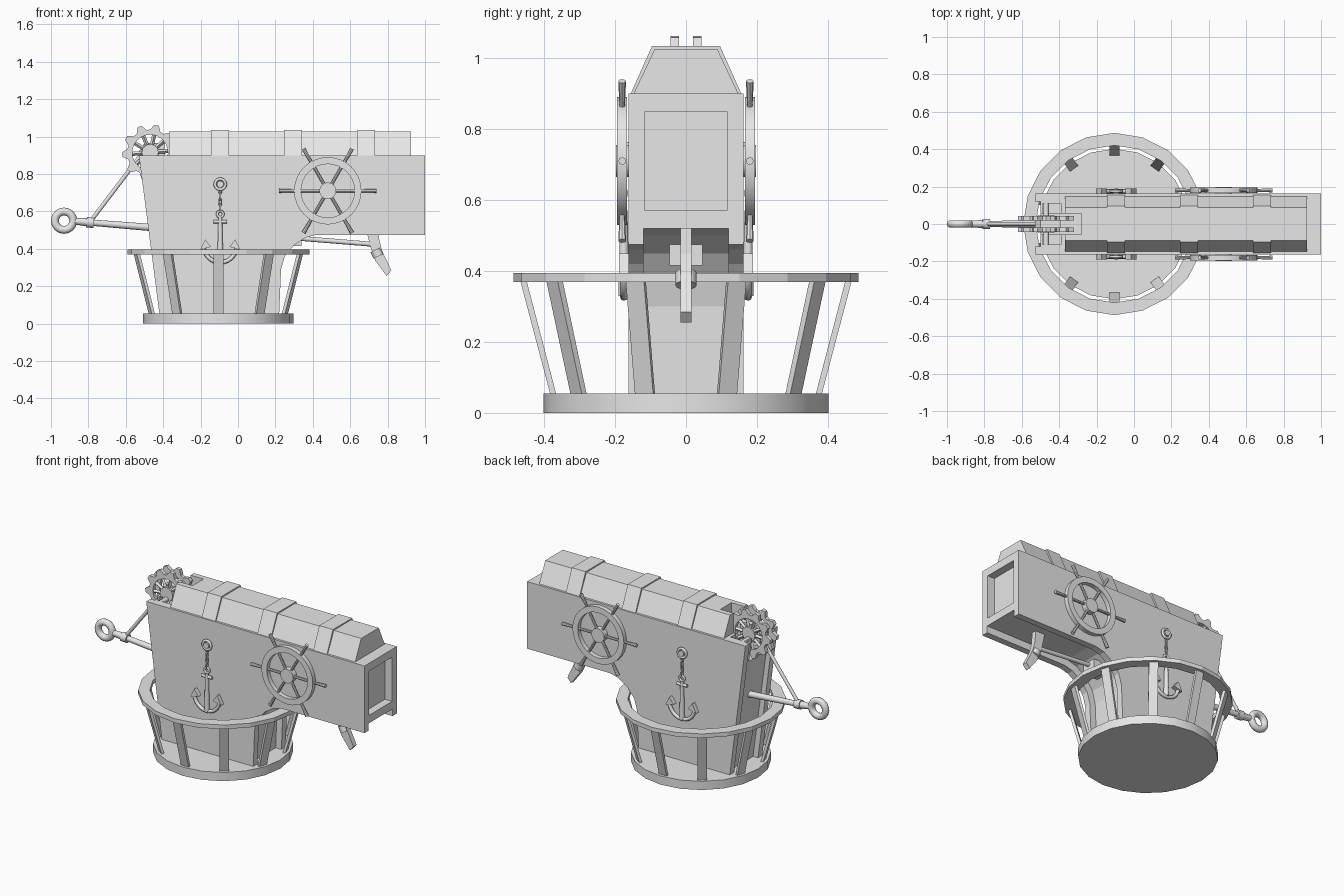
import bpy, bmesh, math
from mathutils import Vector, Matrix

if "Cube" in bpy.data.objects:
    bpy.data.objects.remove(bpy.data.objects["Cube"])

grey = bpy.data.materials.new("plain_grey")
grey.use_nodes = True
grey.diffuse_color = (0.8, 0.8, 0.8, 1)
grey.node_tree.nodes["Principled BSDF"].inputs["Base Color"].default_value = (0.8, 0.8, 0.8, 1)


def finish(name, bm, smooth=False):
    bmesh.ops.recalc_face_normals(bm, faces=bm.faces)
    me = bpy.data.meshes.new(name)
    bm.to_mesh(me)
    bm.free()
    me.materials.append(grey)
    ob = bpy.data.objects.new(name, me)
    bpy.context.collection.objects.link(ob)
    if smooth:
        select(ob)
        bpy.ops.object.shade_smooth_by_angle(angle=math.radians(40))
    return ob


def select(ob):
    bpy.ops.object.select_all(action='DESELECT')
    ob.select_set(True)
    bpy.context.view_layer.objects.active = ob


def prism(name, pts, y0, y1):
    """Side profile (x, z) extruded along y."""
    bm = bmesh.new()
    a, b = ([bm.verts.new((x, y, z)) for x, z in pts] for y in (y0, y1))
    bm.faces.new(a)
    bm.faces.new(b[::-1])
    n = len(pts)
    for i in range(n):
        bm.faces.new((a[i], a[(i + 1) % n], b[(i + 1) % n], b[i]))
    return finish(name, bm)


def box(name, x0, x1, y0, y1, z0, z1):
    return prism(name, [(x0, z0), (x1, z0), (x1, z1), (x0, z1)], y0, y1)


def rod(name, p, q, r0, r1=None, n=12):
    p, q = Vector(p), Vector(q)
    d = q - p
    bm = bmesh.new()
    m = Matrix.Translation((p + q) / 2) @ d.to_track_quat('Z', 'Y').to_matrix().to_4x4()
    bmesh.ops.create_cone(bm, cap_ends=True, segments=n, radius1=r0,
                          radius2=r0 if r1 is None else r1, depth=d.length, matrix=m)
    return finish(name, bm, True)


def annulus(name, centre, inner, outer, half, n, upright=True, smooth=False):
    """Flat ring; inner and outer are radii by step number."""
    bm = bmesh.new()
    loops = []
    for rad, z in ((inner, -half), (outer, -half), (outer, half), (inner, half)):
        loops.append([bm.verts.new((rad(i) * math.cos(math.tau * i / n),
                                    rad(i) * math.sin(math.tau * i / n), z)) for i in range(n)])
    for k in range(4):
        a, b = loops[k], loops[(k + 1) % 4]
        for i in range(n):
            j = (i + 1) % n
            bm.faces.new((a[i], a[j], b[j], b[i]))
    m = Matrix.Rotation(math.pi / 2, 4, 'X') if upright else Matrix()
    bm.transform(Matrix.Translation(centre) @ m)
    return finish(name, bm, smooth)


def torus(name, c, major, minor):
    bpy.ops.mesh.primitive_torus_add(location=c, rotation=(math.pi / 2, 0, 0), major_radius=major,
                                     minor_radius=minor, major_segments=24, minor_segments=10)
    ob = bpy.context.object
    ob.name = name
    ob.data.materials.append(grey)
    bpy.ops.object.shade_smooth()
    return ob


def cut(ob, cutter):
    mod = ob.modifiers.new("cut", 'BOOLEAN')
    mod.operation, mod.solver, mod.object = 'DIFFERENCE', 'EXACT', cutter
    select(ob)
    bpy.ops.object.modifier_apply(modifier=mod.name)
    bpy.data.objects.remove(cutter)


# Basket: floor, rail and slanted posts
CX = -0.105
rod("basket_floor", (CX, 0, 0), (CX, 0, 0.055), 0.402, n=20)
annulus("basket_rail", (CX, 0, 0.382), lambda i: 0.42, lambda i: 0.487, 0.013, 20, False)
for k in range(10):
    post = prism("basket_post", [(0.365, 0.05), (0.382, 0.05), (0.468, 0.375), (0.45, 0.375)],
                 -0.027, 0.027)
    post.location = (CX, 0, 0)
    post.rotation_euler.z = math.radians(18 + 36 * k)

# Body: two side plates around a recessed core
side = [(-0.53, 0.9), (1.0, 0.9), (1.0, 0.475), (0.42, 0.475), (0.36, 0.46), (0.30, 0.42),
        (0.25, 0.36), (0.23, 0.29), (0.22, 0.05), (-0.42, 0.05)]
for s in (-1, 1):
    prism("side_plate", side, s * 0.12, s * 0.162)
core = prism("body_core", [(-0.50, 0.9), (1.0, 0.9), (1.0, 0.52), (0.40, 0.52), (0.33, 0.50),
                           (0.26, 0.45), (0.21, 0.38), (0.19, 0.30), (0.18, 0.05), (-0.385, 0.05)],
             -0.12, 0.12)
cut(core, box("window_cutter", 0.95, 1.1, -0.115, 0.115, 0.57, 0.85))
for s in (-1, 1):
    cut(core, box("pocket_cutter", -0.49, -0.39, s * 0.055, s * 0.11, 0.85, 1.0))
cut(core, box("slot_cutter", -0.6, -0.28, -0.055, 0.055, 0.75, 1.0))


# Sloped roof and raised bands
def roof_piece(name, x0, x1, grow):
    bm = bmesh.new()
    ends = []
    for x in (x0, x1):
        ends.append([bm.verts.new((x, y, z)) for y, z in
                     ((-0.15 - grow, 0.895), (0.15 + grow, 0.895),
                      (0.088 + grow, 1.026 + grow), (-0.088 - grow, 1.026 + grow))])
    a, b = ends
    bm.faces.new(a)
    bm.faces.new(b)
    for i in range(4):
        bm.faces.new((a[i], a[(i + 1) % 4], b[(i + 1) % 4], b[i]))
    return finish(name, bm)


roof = roof_piece("roof", -0.37, 0.925, 0)
cut(roof, box("roof_slot_cutter", -0.5, -0.28, -0.055, 0.055, 0.8, 1.2))
for x in (-0.097, 0.293, 0.685):
    roof_piece("roof_band", x - 0.048, x + 0.048, 0.008)

# Twin gears with axle and bracket
GX, GZ = -0.47, 0.915
for s in (-1, 1):
    y = s * 0.032
    annulus("gear", (GX, y, GZ), lambda i: 0.095, lambda i: 0.15 if i % 4 < 2 else 0.122, 0.012, 40)
    for k in range(5):
        a = math.tau * k / 10 + 0.08
        dx, dz = 0.1 * math.cos(a), 0.1 * math.sin(a)
        rod("gear_spoke", (GX - dx, y, GZ - dz), (GX + dx, y, GZ + dz), 0.011, n=4)
    rod("gear_hub", (GX, y - 0.014, GZ), (GX, y + 0.014, GZ), 0.045)
rod("gear_axle", (GX, -0.12, GZ - 0.03), (GX, 0.12, GZ - 0.03), 0.015)
prism("gear_bracket", [(-0.53, 0.86), (-0.39, 0.86), (-0.39, 0.965), (-0.5, 0.965), (-0.53, 0.92)],
      -0.018, 0.018)

# Boom with ring, collars and stay
torus("boom_ring", (-0.93, 0, 0.55), 0.049, 0.021)
rod("boom", (-0.875, 0, 0.547), (-0.38, 0, 0.507), 0.016, 0.02)
rod("boom_socket", (-0.88, 0, 0.548), (-0.79, 0, 0.54), 0.017, 0.023)
rod("boom_collar", (-0.81, 0, 0.542), (-0.77, 0, 0.539), 0.028)
rod("boom_stay", (-0.79, 0, 0.545), (-0.52, 0, 0.90), 0.011)

# Pull rod and trigger under the nose
rod("pull_rod", (0.25, 0, 0.462), (0.71, 0, 0.425), 0.013)
box("pull_rod_block", 0.22, 0.34, -0.046, 0.046, 0.415, 0.475)
prism("trigger", [(0.68, 0.53), (0.75, 0.53), (0.755, 0.45), (0.77, 0.39), (0.82, 0.285),
                  (0.795, 0.255), (0.735, 0.335), (0.705, 0.42)], -0.016, 0.016)
rod("trigger_collar", (0.735, 0, 0.395), (0.752, 0, 0.36), 0.03)

# Steering wheels and hanging anchors on both sides
WX, WZ, AX = 0.48, 0.71, -0.095
for s in (-1, 1):
    y = s * 0.18
    annulus("wheel_rim", (WX, y, WZ), lambda i: 0.143, lambda i: 0.18, 0.014, 32, smooth=True)
    for k in range(3):
        a = math.radians(60 * k)
        dx, dz = math.cos(a), math.sin(a)
        rod("wheel_spoke", (WX - 0.26 * dx, y, WZ - 0.26 * dz),
            (WX + 0.26 * dx, y, WZ + 0.26 * dz), 0.008, n=8)
        for e in (-1, 1):
            rod("wheel_handle", (WX + 0.19 * e * dx, y, WZ + 0.19 * e * dz),
                (WX + 0.26 * e * dx, y, WZ + 0.26 * e * dz), 0.008, 0.011, 8)
    rod("wheel_hub", (WX, s * 0.15, WZ), (WX, s * 0.198, WZ), 0.045, n=16)

    y = s * 0.175
    torus("anchor_mount", (AX, y, 0.745), 0.028, 0.008)
    rod("anchor_pin", (AX, s * 0.155, 0.745), (AX, s * 0.185, 0.745), 0.018)
    for k in range(4):
        link = torus("chain_link", (AX, y, 0.712 - 0.031 * k), 0.013, 0.004)
        link.scale = (0.6, 1.4, 1)
        link.rotation_euler.z = math.radians(90 * (k % 2))
    torus("anchor_eye", (AX, y, 0.585), 0.016, 0.007)
    rod("anchor_stock", (AX - 0.036, y, 0.545), (AX + 0.036, y, 0.545), 0.009)
    rod("anchor_shank", (AX, y, 0.57), (AX, y, 0.33), 0.01, 0.016)

    # Curved arms swept as a tube, ending in pointed flukes
    arc = bpy.data.curves.new("anchor_arms", 'CURVE')
    arc.dimensions, arc.bevel_depth, arc.bevel_resolution = '3D', 0.011, 2
    arc.use_fill_caps = True
    arc.materials.append(grey)
    line = arc.splines.new('POLY')
    line.points.add(12)
    for i, p in enumerate(line.points):
        a = math.radians(190 + 160 * i / 12)
        p.co = (AX + 0.088 * math.cos(a), y, 0.415 + 0.088 * math.sin(a), 1)
    bpy.context.collection.objects.link(bpy.data.objects.new("anchor_arms", arc))
    for e in (-1, 1):
        prism("anchor_fluke", [(AX + e * 0.08, 0.45), (AX + e * 0.108, 0.395),
                               (AX + e * 0.05, 0.41)], y - 0.014, y + 0.014)
